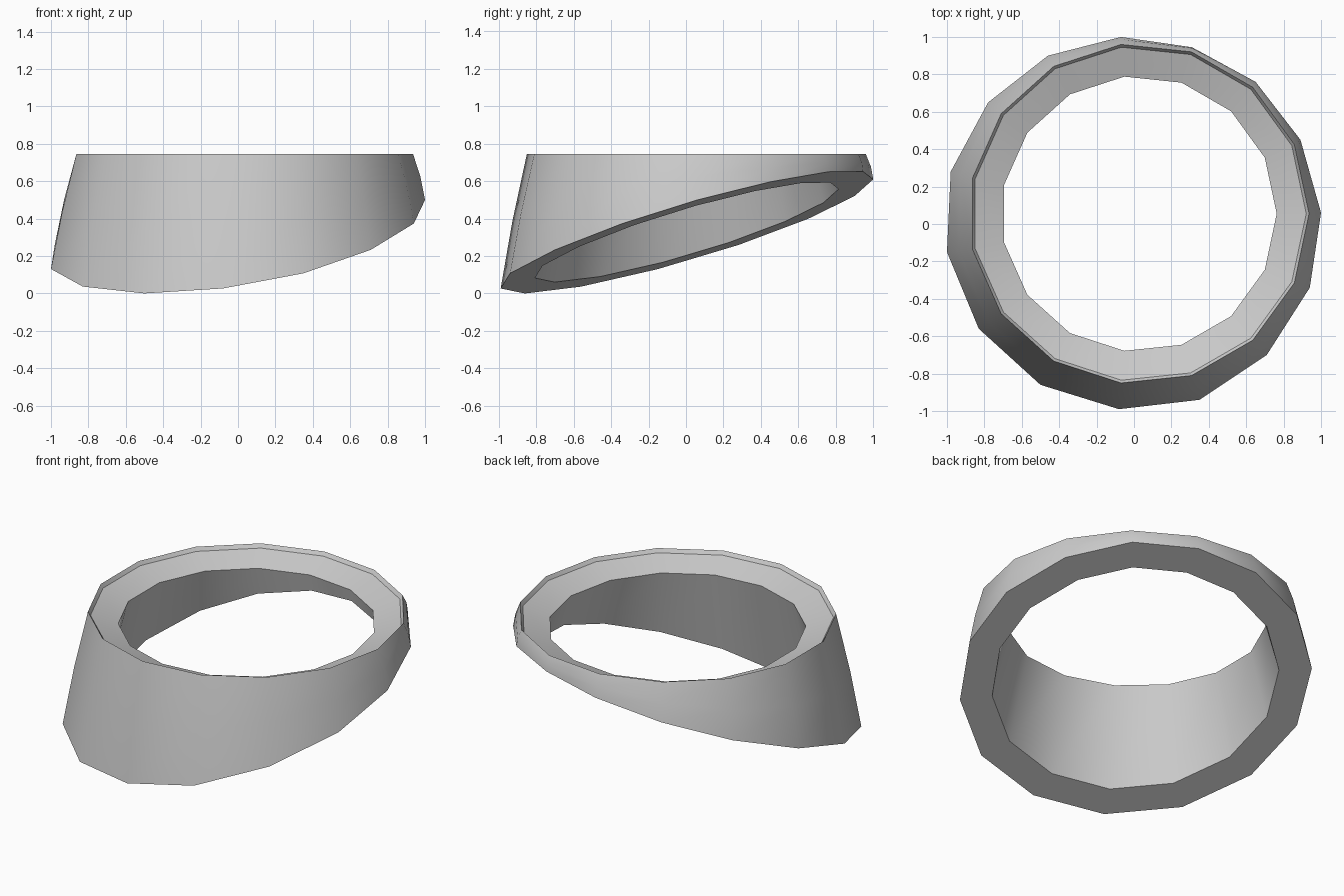
import bpy, bmesh, math

if "Cube" in bpy.data.objects:
    bpy.data.objects.remove(bpy.data.objects["Cube"])

N = 15
# Lower outer outline (x, y), counter-clockwise from +x
outline = [(1.0, .06), (.89, .45), (.65, .76), (.31, .945), (-.07, 1.0),
           (-.46, .90), (-.78, .65), (-.98, .28), (-1.0, -.15), (-.83, -.56),
           (-.50, -.86), (-.08, -.99), (.35, -.94), (.71, -.70), (.94, -.34)]


def slant(x, y):
    # Height of the sloping underside
    return max(0.0, .154 * x + .292 * y + .328)


def slanted_ring(scale):
    return [(x * scale, y * scale, slant(x * scale, y * scale)) for x, y in outline]


def level_ring(r, z):
    step = 2 * math.pi / N
    return [(.026 + r * math.cos(i * step), .055 + r * math.sin(i * step), z) for i in range(N)]


def middle_ring(a, b, bulge):
    ring = []
    for p, q in zip(a, b):
        x, y, z = [(u + v) / 2 for u, v in zip(p, q)]
        ring.append((x * bulge, y * bulge, z))
    return ring


# Closed loop of rings: outer wall, lip, funnel rim, inner wall, underside
bottom, top = slanted_ring(1), level_ring(.91, .745)
rings = [bottom, middle_ring(bottom, top, 1.008), top,
         level_ring(.895, .722), level_ring(.737, .668), slanted_ring(.815)]

bm = bmesh.new()
loops = [[bm.verts.new(p) for p in ring] for ring in rings]
for k, a in enumerate(loops):
    b = loops[(k + 1) % len(loops)]
    for i in range(N):
        j = (i + 1) % N
        bm.faces.new((a[i], a[j], b[j], b[i]))
bmesh.ops.recalc_face_normals(bm, faces=bm.faces)
mesh = bpy.data.meshes.new("slanted_collar")
bm.to_mesh(mesh)
bm.free()
collar = bpy.data.objects.new("slanted_collar", mesh)
bpy.context.collection.objects.link(collar)

# Smooth wall, crisp rims
bpy.context.view_layer.objects.active = collar
collar.select_set(True)
bpy.ops.object.shade_smooth_by_angle(angle=math.radians(30))
